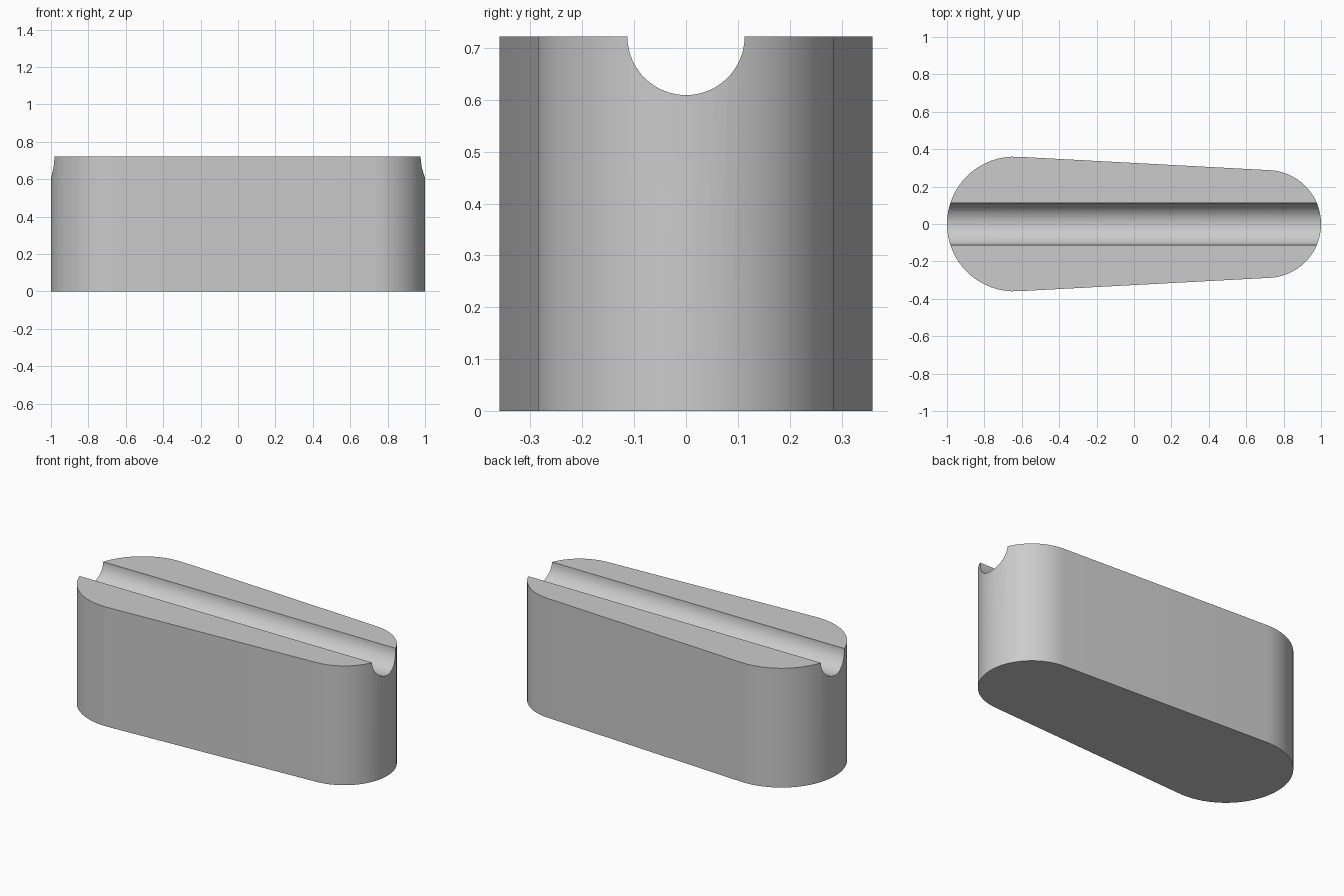
import bpy, bmesh, math
from mathutils import Matrix

cube = bpy.data.objects.get("Cube")
if cube:
    bpy.data.objects.remove(cube, do_unlink=True)

HEIGHT = 0.722
BIG_R, SMALL_R, GROOVE_R = 0.36, 0.288, 0.113
BIG_X, SMALL_X = BIG_R - 1, 1 - SMALL_R
STEPS = 32

grey = bpy.data.materials.new("light_grey")
grey.use_nodes = True
colour = (0.6, 0.6, 0.6, 1)
grey.diffuse_color = colour
grey.node_tree.nodes["Principled BSDF"].inputs["Base Color"].default_value = colour


def add_object(name, bm):
    bmesh.ops.recalc_face_normals(bm, faces=bm.faces)
    mesh = bpy.data.meshes.new(name)
    bm.to_mesh(mesh)
    bm.free()
    mesh.materials.append(grey)
    obj = bpy.data.objects.new(name, mesh)
    bpy.context.collection.objects.link(obj)
    return obj


def arc(cx, radius, start, end):
    angles = [start + (end - start) * i / STEPS for i in range(STEPS + 1)]
    return [(cx + radius * math.cos(a), radius * math.sin(a), 0) for a in angles]


# Tapered body: two round ends joined by their tangent lines
tangent = math.acos((BIG_R - SMALL_R) / (SMALL_X - BIG_X))
outline = (arc(SMALL_X, SMALL_R, -tangent, tangent)
           + arc(BIG_X, BIG_R, tangent, 2 * math.pi - tangent))
bm = bmesh.new()
base = bm.faces.new([bm.verts.new(p) for p in outline])
top = bmesh.ops.extrude_face_region(bm, geom=[base])["geom"]
bmesh.ops.translate(bm, vec=(0, 0, HEIGHT),
                    verts=[v for v in top if isinstance(v, bmesh.types.BMVert)])
body = add_object("grooved_block", bm)

# Round groove along the top
bm = bmesh.new()
bmesh.ops.create_cone(bm, cap_ends=True, segments=2 * STEPS, radius1=GROOVE_R,
                      radius2=GROOVE_R, depth=3,
                      matrix=Matrix.Translation((0, 0, HEIGHT))
                      @ Matrix.Rotation(math.pi / 2, 4, "Y"))
cutter = add_object("groove_cutter", bm)
cutter.hide_render = True

cut = body.modifiers.new("groove", "BOOLEAN")
cut.operation = "DIFFERENCE"
cut.solver = "EXACT"
cut.object = cutter

bpy.ops.object.select_all(action="DESELECT")
body.select_set(True)
bpy.context.view_layer.objects.active = body
bpy.ops.object.modifier_apply(modifier=cut.name)
bpy.data.objects.remove(cutter, do_unlink=True)
bpy.ops.object.shade_smooth_by_angle(angle=math.radians(30))
